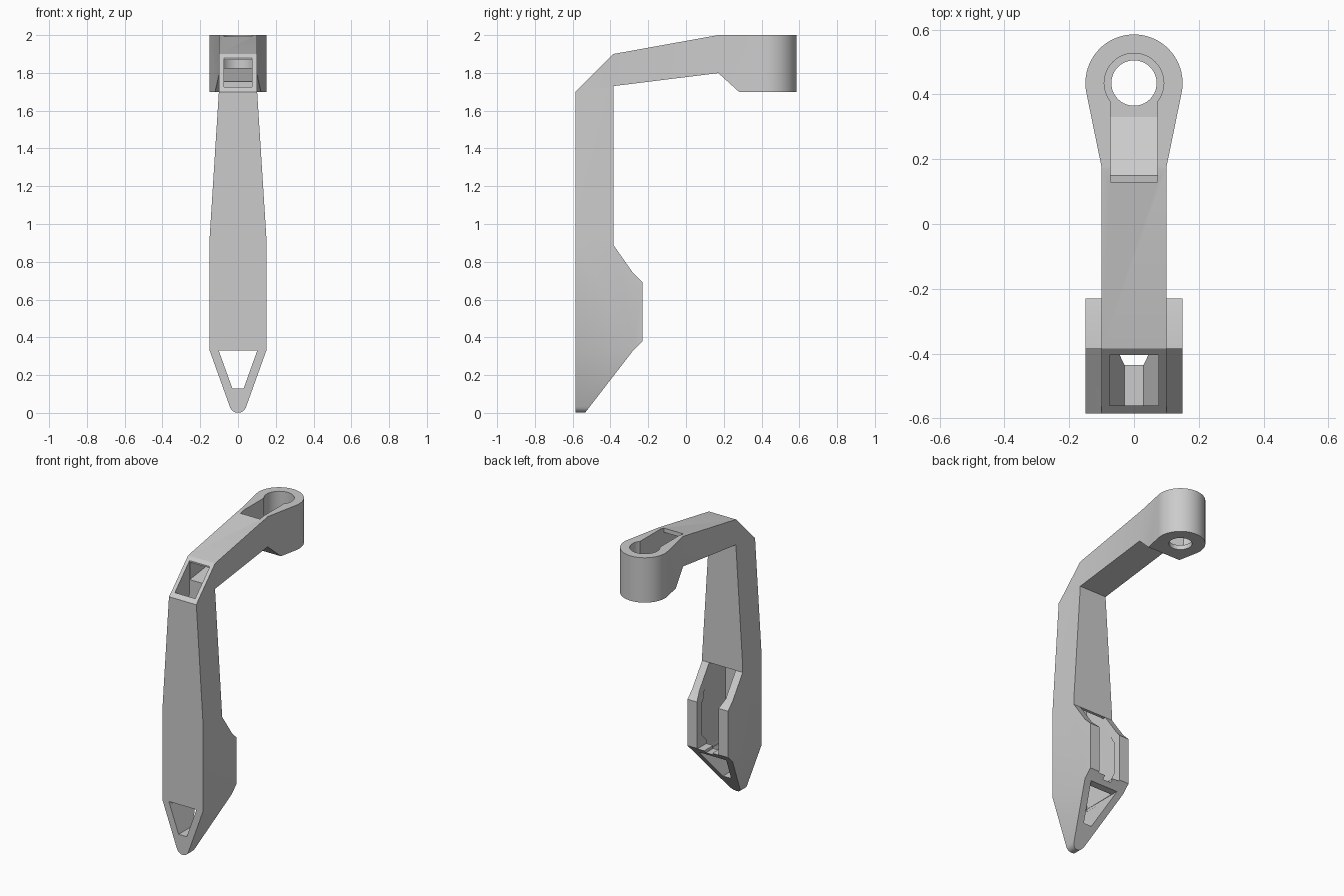
import bpy, bmesh
from math import cos, sin, radians

cube = bpy.data.objects.get("Cube")
if cube:
    bpy.data.objects.remove(cube, do_unlink=True)

grey = bpy.data.materials.new("plain grey")
grey.use_nodes = True
grey.diffuse_color = (0.6, 0.6, 0.6, 1)
grey.node_tree.nodes["Principled BSDF"].inputs["Base Color"].default_value = (0.6, 0.6, 0.6, 1)


def loft(name, rings):
    """Closed solid through rings of matching points."""
    bm = bmesh.new()
    loops = [[bm.verts.new(p) for p in ring] for ring in rings]
    n = len(loops[0])
    for a, b in zip(loops, loops[1:]):
        for i in range(n):
            j = (i + 1) % n
            bm.faces.new((a[i], a[j], b[j], b[i]))
    bm.faces.new(loops[0])
    bm.faces.new(loops[-1])
    bmesh.ops.recalc_face_normals(bm, faces=bm.faces)
    mesh = bpy.data.meshes.new(name)
    bm.to_mesh(mesh)
    bm.free()
    mesh.materials.append(grey)
    ob = bpy.data.objects.new(name, mesh)
    bpy.context.collection.objects.link(ob)
    return ob


def prism(name, axis, points, lo, hi):
    """Extrude a 2D profile along the x, y or z axis."""
    at = {"x": lambda p, d: (d, p[0], p[1]),
          "y": lambda p, d: (p[0], d, p[1]),
          "z": lambda p, d: (p[0], p[1], d)}[axis]
    return loft(name, [[at(p, d) for p in points] for d in (lo, hi)])


def mirrored(half):
    return half + [(-x, z) for x, z in reversed(half)]


def arc(cy, r, start, end, steps):
    return [(r * cos(radians(start + (end - start) * i / steps)),
             cy + r * sin(radians(start + (end - start) * i / steps)))
            for i in range(steps + 1)]


def combine(target, tool, operation):
    mod = target.modifiers.new(operation, "BOOLEAN")
    mod.operation, mod.object, mod.solver = operation, tool, "EXACT"
    bpy.context.view_layer.objects.active = target
    bpy.ops.object.modifier_apply(modifier=mod.name)
    bpy.data.objects.remove(tool, do_unlink=True)


# Upright and arm: side silhouette trimmed by the front silhouette
body = prism("bracket", "x", [
    (-.585, 0), (-.535, 0), (-.28, .33), (-.23, .38), (-.23, .69), (-.28, .74),
    (-.385, .89), (-.385, 1.73), (.18, 1.80), (.18, 2), (.17, 2),
    (-.385, 1.9), (-.585, 1.7)], -.2, .2)
tip = arc(.045, .045, -90, -15, 6)[1:]
front = prism("front_outline", "y", mirrored(
    tip + [(.15, .33), (.15, .93), (.1, 1.72), (.1, 2.1)]), -.8, .8)
combine(body, front, "INTERSECT")

# Ring head: plan outline trimmed by its sloped underside
head = prism("ring_head", "z", [(-.1, .175), (-.098, .12), (.098, .12), (.1, .175)]
             + arc(.435, .15, -12, 192, 40), 1.6, 2.1)
head_side = prism("head_side", "x", [
    (.11, 1.82), (.17, 1.8), (.28, 1.7), (.7, 1.7), (.7, 2), (.17, 2), (.11, 1.98)], -.3, .3)
combine(head, head_side, "INTERSECT")
combine(body, head, "UNION")

# Hollow of the upright, open through the bevelled corner
hollow = loft("upright_hollow", [
    [(-w, -.56, z), (w, -.56, z), (w, -.405, z), (-w, -.405, z)]
    for w, z in ((.1, .31), (.1, .93), (.075, 1.72), (.075, 2.1))])
combine(body, hollow, "DIFFERENCE")

# Hollow of the arm, opening upward into the ring
channel = prism("arm_hollow", "x", [
    (-.43, 1.75), (.15, 1.825), (.33, 1.73), (.4, 1.73), (.4, 2.1),
    (.13, 2.1), (.13, 1.965), (-.43, 1.865)], -.073, .073)
combine(body, channel, "DIFFERENCE")

# Stepped bore
for r, bottom in ((.092, 1.73), (.07, 1.6)):
    bore = prism("bore", "z", arc(.435, r, 0, 351, 39), bottom, 2.2)
    combine(body, bore, "DIFFERENCE")

# Rear opening between the flanges, and the room behind the lower bar
rear = prism("rear_opening", "y", mirrored(
    [(.08, .375), (.08, .69), (.098, .74), (.098, .89)]), -.5, 0)
combine(body, rear, "DIFFERENCE")
room = prism("rear_room", "x", [
    (-.5, .32), (-.33, .32), (-.33, .4), (-.28, .45), (-.28, .66),
    (-.42, .86), (-.5, .86)], -.099, .099)
combine(body, room, "DIFFERENCE")

# Tapered window straight through the tip
window = prism("tip_window", "y", mirrored([(.03, .13), (.102, .33)]), -.8, .2)
combine(body, window, "DIFFERENCE")

# Notch in the lower bar
notch = prism("bar_notch", "y", mirrored([(.03, .355), (.03, .42)]), -.4, 0)
combine(body, notch, "DIFFERENCE")

bpy.ops.object.select_all(action="DESELECT")
body.select_set(True)
bpy.context.view_layer.objects.active = body
bpy.ops.object.shade_smooth_by_angle(angle=radians(25))
